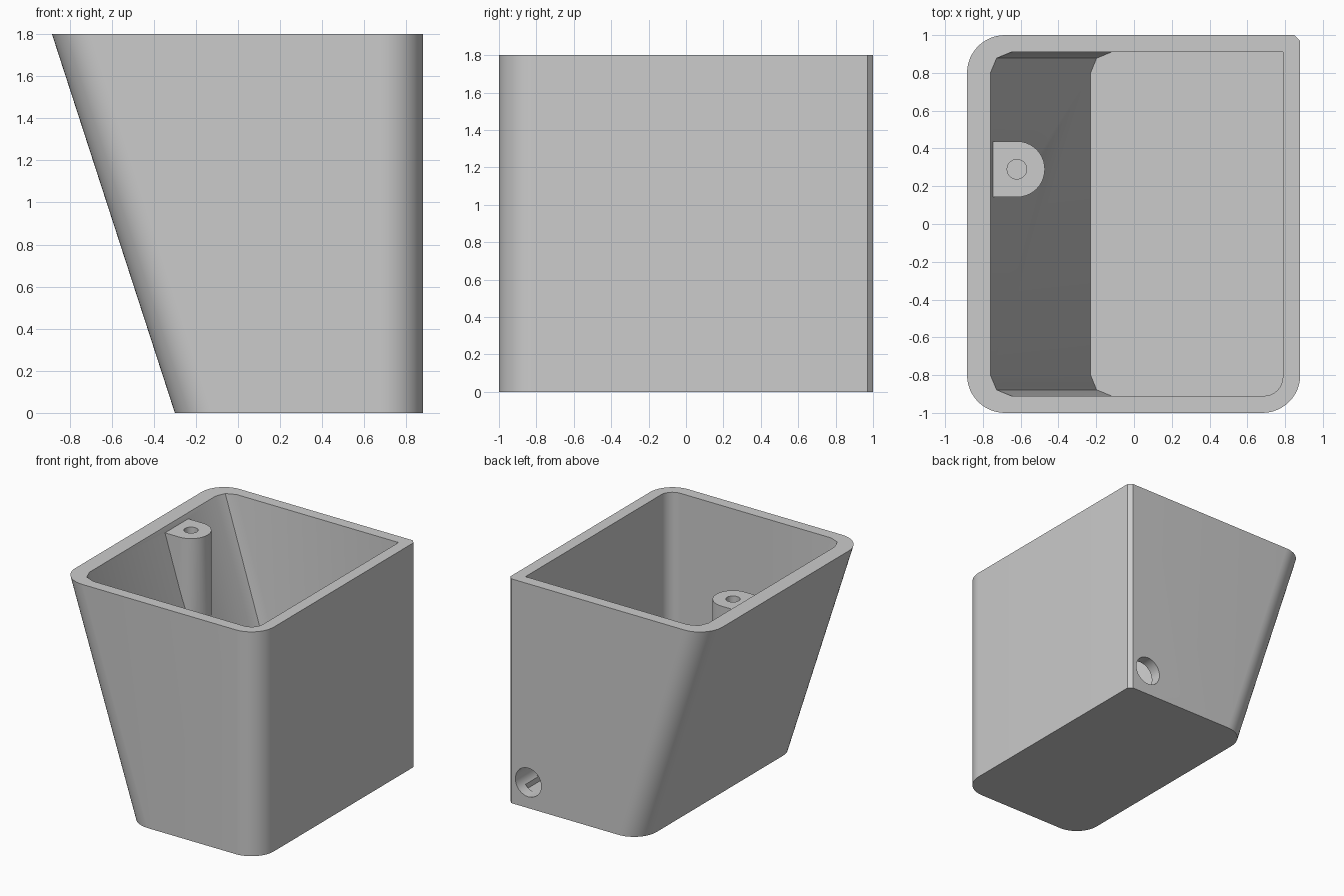
import bpy
import bmesh
from math import sin, cos, pi

old = bpy.data.objects.get("Cube")
if old:
    bpy.data.objects.remove(old, do_unlink=True)

grey = bpy.data.materials.new("plain grey")
grey.use_nodes = True
COLOUR = (0.6, 0.6, 0.6, 1)
grey.diffuse_color = COLOUR
grey.node_tree.nodes["Principled BSDF"].inputs["Base Color"].default_value = COLOUR


def outline(left, right, y, corners):
    """Rounded rectangle; corners = (radius, segments) from back right, anticlockwise."""
    places = [(right, y, 1, 1), (left, y, -1, 1), (left, -y, -1, -1), (right, -y, 1, -1)]
    points = []
    for i, ((cx, cy, sx, sy), (r, n)) in enumerate(zip(places, corners)):
        for k in range(n + 1 if r else 1):
            a = (i + k / max(n, 1)) * pi / 2
            points.append((cx - sx * r + r * cos(a), cy - sy * r + r * sin(a)) if r else (cx, cy))
    return points


def loft(name, low, high):
    """Closed solid between two matching loops of 3D points."""
    bm = bmesh.new()
    a = [bm.verts.new(p) for p in low]
    b = [bm.verts.new(p) for p in high]
    bm.faces.new(a[::-1])
    bm.faces.new(b)
    for i in range(len(a)):
        j = (i + 1) % len(a)
        bm.faces.new((a[i], a[j], b[j], b[i]))
    bmesh.ops.recalc_face_normals(bm, faces=bm.faces)
    mesh = bpy.data.meshes.new(name)
    bm.to_mesh(mesh)
    bm.free()
    mesh.materials.append(grey)
    ob = bpy.data.objects.new(name, mesh)
    bpy.context.collection.objects.link(ob)
    return ob


def at_z(points, z):
    return [(x, y, z) for x, y in points]


def circle(r, n):
    return [(r * cos(2 * pi * k / n), r * sin(2 * pi * k / n)) for k in range(n)]


def combine(target, tool, operation):
    mod = target.modifiers.new(operation, "BOOLEAN")
    mod.object, mod.operation, mod.solver = tool, operation, "EXACT"
    bpy.context.view_layer.objects.active = target
    bpy.ops.object.modifier_apply(modifier=mod.name)
    bpy.data.objects.remove(tool, do_unlink=True)


HEIGHT, FLOOR, SLOPE = 1.8, 0.09, 0.31
INNER_LEFT = -0.76


def inner_left(z):
    return INNER_LEFT + SLOPE * (HEIGHT - z)


# Tub body: one sloping side, three rounded corners, one small chamfer
outer = [(0.03, 1), (0.2, 12), (0.2, 12), (0.2, 12)]
tub = loft("tub", at_z(outline(-0.3, 0.88, 1, outer), 0),
           at_z(outline(-0.884, 0.88, 1, outer), HEIGHT))

# Cavity, carried a little above the rim for a clean cut
inner = [(0, 0), (0.11, 2), (0.11, 2), (0.1, 10)]
cavity = loft("cavity", *[at_z(outline(inner_left(z), 0.788, 0.91, inner), z)
                          for z in (FLOOR, HEIGHT + 0.1)])
combine(tub, cavity, "DIFFERENCE")

# Screw post: D-shaped, its slanted foot sunk in the sloping wall
px, py, pr = -0.62, 0.29, 0.148
post = [(px + pr * cos(a), py + pr * sin(a))
        for a in [-pi / 2 + pi * k / 20 for k in range(21)]]
post += [(-0.748, py + pr), (-0.748, py - pr)]
foot = [(x, y, HEIGHT - (x - INNER_LEFT) / SLOPE - 0.1) for x, y in post]
combine(tub, loft("post", foot, at_z(post, 1.76)), "UNION")

# Blind screw hole in the post
screw = [(px + x, py + y) for x, y in circle(0.052, 24)]
combine(tub, loft("screw_hole", at_z(screw, 1.36), at_z(screw, 1.9)), "DIFFERENCE")

# Cable hole through the back wall
ring = circle(0.115, 32)
cable = loft("cable_hole", *[[(0.7 + x, y, 0.206 + z) for x, z in ring] for y in (0.75, 1.1)])
combine(tub, cable, "DIFFERENCE")

bpy.ops.object.select_all(action="DESELECT")
tub.select_set(True)
bpy.context.view_layer.objects.active = tub
bpy.ops.object.shade_smooth_by_angle(angle=pi / 6)
